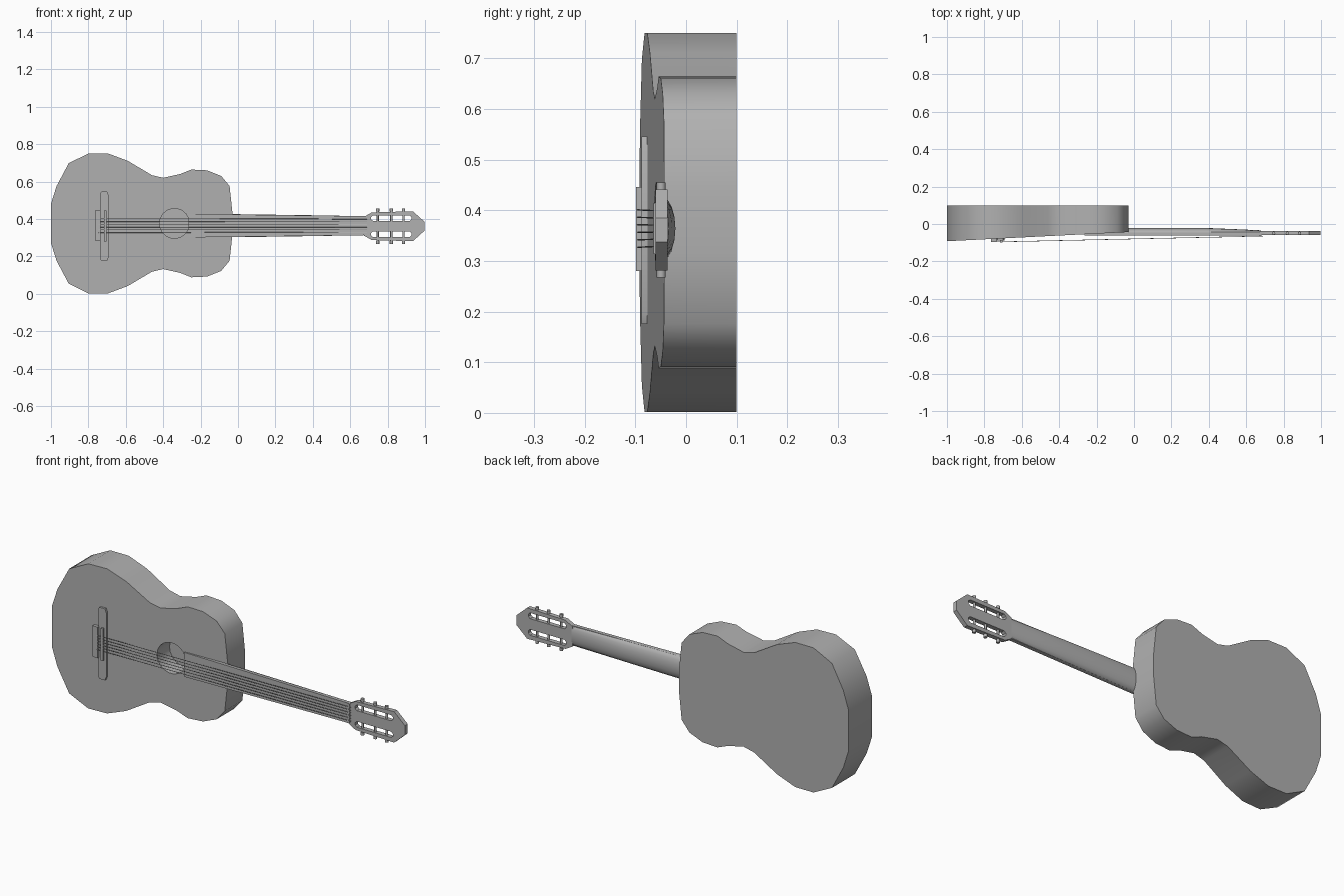
import bpy, bmesh, math
from mathutils import Vector

if "Cube" in bpy.data.objects:
    bpy.data.objects.remove(bpy.data.objects["Cube"])

BODY_Z, NECK_Z = 0.376, 0.364
GREY = bpy.data.materials.new("dark_grey")
GREY.diffuse_color = (.44, .44, .44, 1)
GREY.use_nodes = True
GREY.node_tree.nodes["Principled BSDF"].inputs["Base Color"].default_value = GREY.diffuse_color


def shade(me, angle):
    me.shade_smooth()
    me.set_sharp_from_angle(angle=math.radians(angle))


def finish(name, bm, angle):
    bmesh.ops.recalc_face_normals(bm, faces=bm.faces)
    me = bpy.data.meshes.new(name)
    bm.to_mesh(me)
    bm.free()
    shade(me, angle)
    me.materials.append(GREY)
    ob = bpy.data.objects.new(name, me)
    bpy.context.collection.objects.link(ob)
    return ob


def loft(name, rings, angle=35):
    """Skin a list of equal-length closed rings and cap the ends."""
    bm = bmesh.new()
    vs = [[bm.verts.new(p) for p in r] for r in rings]
    n = len(vs[0])
    for a, b in zip(vs, vs[1:]):
        for i in range(n):
            j = (i + 1) % n
            bm.faces.new((a[i], a[j], b[j], b[i]))
    bm.faces.new(vs[0])
    bm.faces.new(vs[-1])
    return finish(name, bm, angle)


def plate(name, outline, front, back):
    """Extrude an x/z outline; front may be a function of x."""
    f = front if callable(front) else (lambda x: front)
    return loft(name, [[(x, f(x), z) for x, z in outline],
                       [(x, back, z) for x, z in outline]])


def mirrored(half, zc):
    return [(x, zc + h) for x, h in half] + [(x, zc - h) for x, h in reversed(half)]


def box(name, x0, x1, y0, y1, z0, z1):
    return plate(name, [(x0, z0), (x1, z0), (x1, z1), (x0, z1)], y0, y1)


def rod(name, p, q, r, sides):
    p, q = Vector(p), Vector(q)
    rot = (q - p).to_track_quat('Z', 'Y')
    ring = [rot @ Vector((r * math.cos(t), r * math.sin(t), 0))
            for t in (2 * math.pi * i / sides for i in range(sides))]
    return loft(name, [[p + v for v in ring], [q + v for v in ring]], 62)


def cut(ob, cutter):
    m = ob.modifiers.new("cut", 'BOOLEAN')
    m.operation, m.solver, m.object = 'DIFFERENCE', 'EXACT', cutter
    cutter.hide_render = True
    bpy.context.view_layer.objects.active = ob
    bpy.ops.object.modifier_apply(modifier=m.name)
    bpy.data.objects.remove(cutter)


def sharpen(ob, angle):
    """Flat front and back faces keep crisp rims after cutting."""
    me = ob.data
    shade(me, angle)
    for p in me.polygons:
        if abs(p.normal.y) > .9:
            p.use_smooth = False


def top_y(x):
    return -0.0415 + 0.0505 * x


# Body with sloping front and recessed sound hole
half = [(-1, .105), (-.97, .2), (-.905, .322), (-.8, .374), (-.695, .374),
        (-.59, .335), (-.46, .258), (-.4, .244), (-.31, .264), (-.25, .288),
        (-.165, .284), (-.09, .254), (-.045, .2), (-.03, .06)]
body = plate("body", mirrored(half, BODY_Z), top_y, 0.1)
cut(body, rod("hole_cutter", (-.34, -.2, BODY_Z), (-.34, .04, BODY_Z), .08, 18))
sharpen(body, 42)

# Fretboard
loft("fretboard", [[(x, y, NECK_Z + s * w) for y, s in
                    ((-.061, -1), (-.061, 1), (-.042, 1), (-.042, -1))]
                   for x, w in ((-.265, .063), (.68, .051))])

# Neck with rounded back
sections = [(-.05, .062, -.021), (.38, .056, -.021), (.55, .053, -.028), (.68, .051, -.034)]
loft("neck", [[(x, -.046 + (back + .046) * math.sin(math.pi * i / 8),
                NECK_Z + w * math.cos(math.pi * i / 8)) for i in range(9)]
              for x, w, back in sections], 50)

# Slotted headstock
head = plate("headstock", mirrored([(.675, .051), (.715, .074), (.935, .08),
                                    (.997, .024)], .361), -.06, -.037)
for s in (-1, 1):
    slot = [(.712, .006), (.722, .015), (.918, .015), (.928, .006)]
    cut(head, plate("slot_cutter", mirrored(slot, .361 + s * .043), -.1, 0))
    # Tuning pegs crossing each slot
    for i, x in enumerate((.747, .82, .885)):
        rod(f"peg_{s}_{i}", (x, -.049, .361 + s * .025), (x, -.049, .361 + s * .085), .006, 8)
        rod(f"peg_knob_{s}_{i}", (x, -.049, .361 + s * .08), (x, -.049, .361 + s * .094), .009, 8)
sharpen(head, 30)

# Nut
box("nut", .668, .682, -.064, -.045, NECK_Z - .05, NECK_Z + .05)

# Bridge: wings, tie block and saddle
plate("bridge_base", mirrored([(-.737, .178), (-.73, .185), (-.7, .185), (-.692, .165)], .361),
      -.088, -.06)
box("bridge_block", -.765, -.735, -.097, -.06, .285, .445)
box("bridge_saddle", -.716, -.704, -.099, -.06, .28, .446)

# Strings
for i in range(6):
    k = i - 2.5
    rod(f"string_{i}", (-.745, -.096, NECK_Z + k * .0148),
        (.69, -.0645, NECK_Z + k * .0142), .0015, 6)
